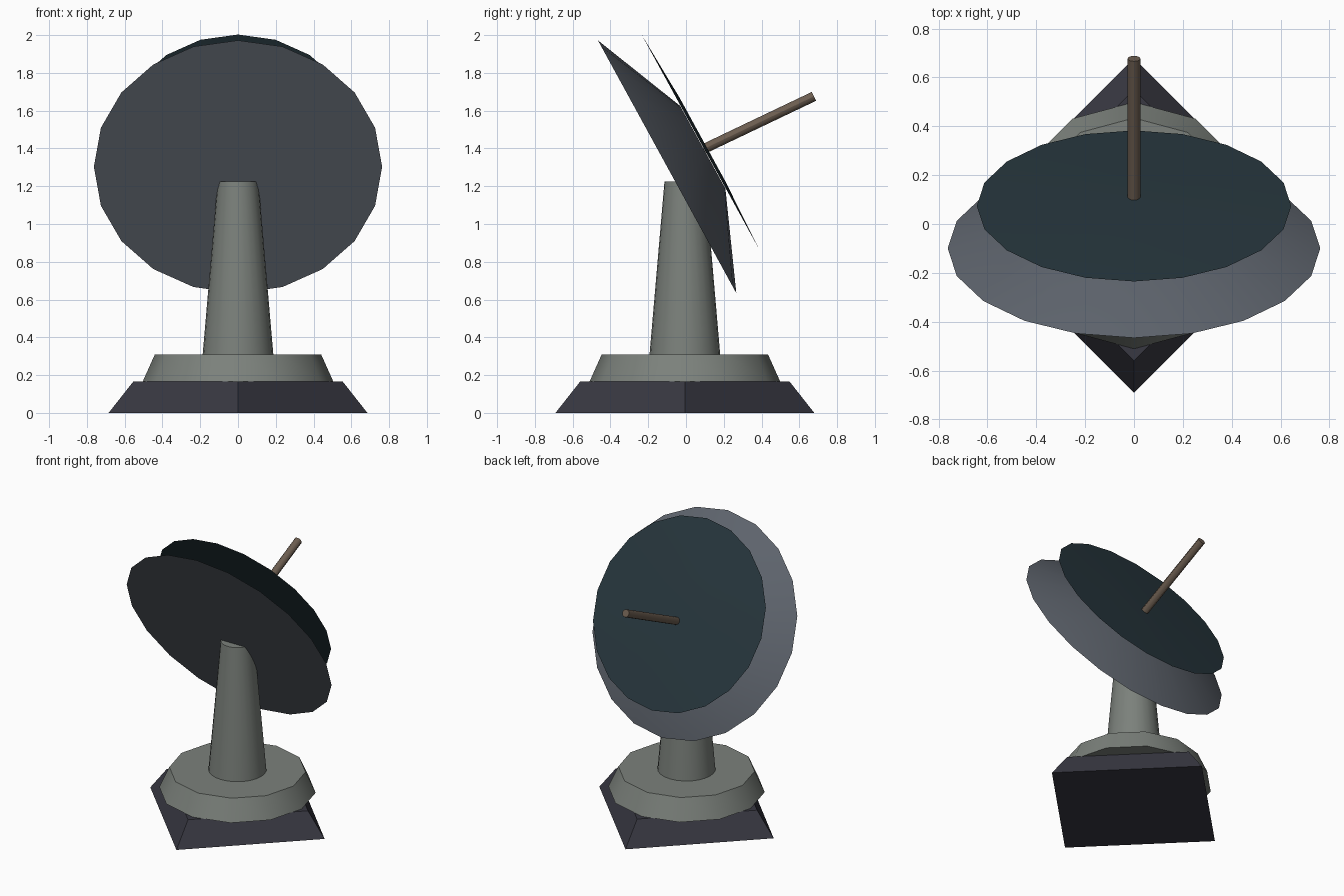
import bpy
import math

if "Cube" in bpy.data.objects:
    bpy.data.objects.remove(bpy.data.objects["Cube"])

TILT = math.radians(28.7)   # elevation of the dish axis
Y0 = -0.006                 # pedestal centre


def material(name, r, g, b):
    m = bpy.data.materials.new(name)
    m.diffuse_color = (r, g, b, 1)
    m.use_nodes = True
    m.node_tree.nodes["Principled BSDF"].inputs["Base Color"].default_value = m.diffuse_color
    return m


dark = material("dark_base", 0.04, 0.04, 0.055)
grey = material("grey_metal", 0.20, 0.22, 0.20)
shell = material("dish_shell", 0.11, 0.125, 0.15)
navy = material("dish_face", 0.02, 0.037, 0.047)
brown = material("feed", 0.15, 0.11, 0.08)


def frustum(name, sides, r1, r2, start, depth, mat, elevation=math.pi / 2):
    """Tapered cylinder from start along an axis in the y-z plane."""
    d = depth / 2
    loc = (start[0], start[1] + d * math.cos(elevation),
           start[2] + d * math.sin(elevation))
    bpy.ops.mesh.primitive_cone_add(
        vertices=sides, radius1=r1, radius2=r2, depth=depth,
        location=loc, rotation=(elevation - math.pi / 2, 0, 0))
    ob = bpy.context.object
    ob.name = name
    ob.data.materials.append(mat)
    bpy.ops.object.shade_smooth_by_angle(angle=math.radians(30))
    return ob


# pedestal: square foot, twelve-sided ring, tapered column
frustum("foot", 4, 0.685, 0.555, (0, Y0, 0), 0.165, dark)
frustum("base_ring", 12, 0.505, 0.44, (0, Y0, 0.165), 0.145, grey)
frustum("column", 24, 0.187, 0.108, (0, Y0, 0.31), 0.915, grey)

# dish: tapered shell, thin face plate, feed rod
frustum("dish_shell", 20, 0.763, 0.25, (0, -0.10, 1.303), 0.215, shell, TILT)
frustum("dish_face", 20, 0.644, 0.25, (0, 0.074, 1.438), 0.016, navy, TILT)
frustum("feed_rod", 12, 0.026, 0.026, (0, 0.095, 1.398), 0.645, brown,
        math.radians(25.5))
